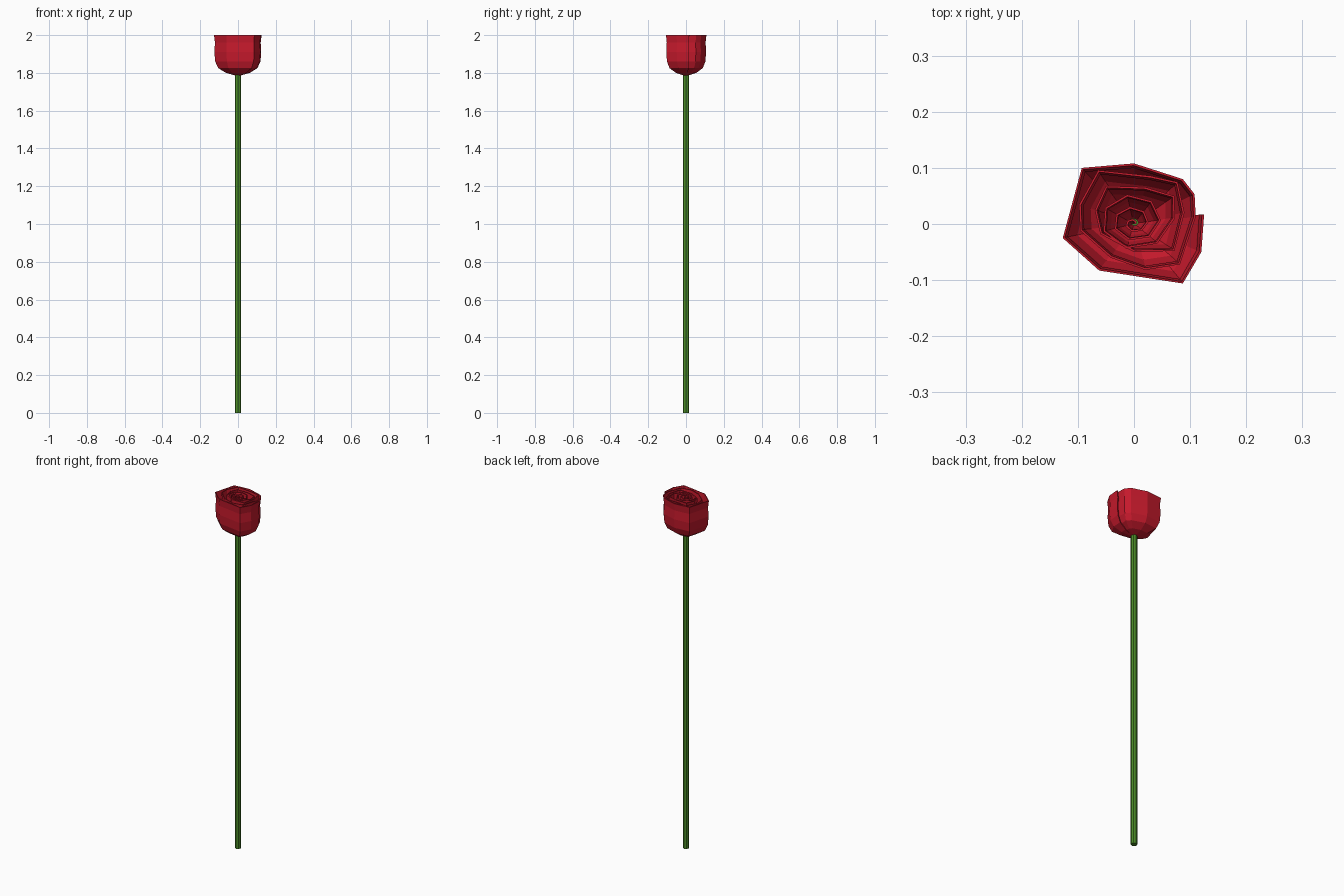
import bpy, bmesh, math

if "Cube" in bpy.data.objects:
    bpy.data.objects.remove(bpy.data.objects["Cube"])


def material(name, color):
    m = bpy.data.materials.new(name)
    m.diffuse_color = color
    m.use_nodes = True
    m.node_tree.nodes["Principled BSDF"].inputs["Base Color"].default_value = m.diffuse_color
    return m


red = material("petal_red", (0.56, 0.01, 0.025, 1))
green = material("stem_green", (0.07, 0.26, 0.02, 1))

# Stem: plain eight-sided rod
bpy.ops.mesh.primitive_cylinder_add(vertices=8, radius=0.017, depth=1.8, location=(0, 0, 0.9))
stem = bpy.context.object
stem.name = "stem"
stem.data.materials.append(green)

# Rolled petal seen from above: irregular outer turns, clockwise from the loose end
path = [(0.125, 0.017), (0.12, -0.05), (0.087, -0.106), (-0.062, -0.083), (-0.127, -0.025),
        (-0.093, 0.1), (0, 0.108), (0.087, 0.08), (0.108, 0.053), (0.11, 0.012),
        (0.082, -0.072), (0.02, -0.082), (-0.042, -0.06), (-0.096, -0.012), (-0.098, 0.035),
        (-0.064, 0.096), (0.03, 0.086), (0.078, 0.075), (0.09, 0.02), (0.072, -0.048),
        (0.0, -0.05), (-0.06, -0.018), (-0.07, 0.025), (-0.05, 0.068), (0.02, 0.066),
        (0.072, 0.05), (0.073, 0.01)]
# tighter inner turns
turns, sides = 3, 7
for i in range(1, turns * sides + 1):
    t = i / (turns * sides)
    a = -2 * math.pi * i / sides
    r = 0.066 * (1 - t) + 0.004
    path.append((r * math.cos(a), 0.01 * (1 - t) + 0.85 * r * math.sin(a)))

# Cup profile: horizontal scale and height, from base to rim
profile = [(0.13, 1.787), (0.50, 1.800), (0.82, 1.825), (0.95, 1.86),
           (0.985, 1.91), (0.96, 1.96), (1.0, 2.0)]
bm = bmesh.new()
columns = [[bm.verts.new((x * s, y * s, z)) for s, z in profile] for x, y in path]
for c, d in zip(columns, columns[1:]):
    for k in range(len(profile) - 1):
        bm.faces.new((d[k], c[k], c[k + 1], d[k + 1]))
mesh = bpy.data.meshes.new("rolled_petals")
bm.to_mesh(mesh)
bm.free()
bloom = bpy.data.objects.new("rolled_petals", mesh)
bpy.context.collection.objects.link(bloom)
mesh.materials.append(red)
# thin petal thickness, grown inward
mod = bloom.modifiers.new("thickness", 'SOLIDIFY')
mod.thickness = 0.004
mod.offset = -1
